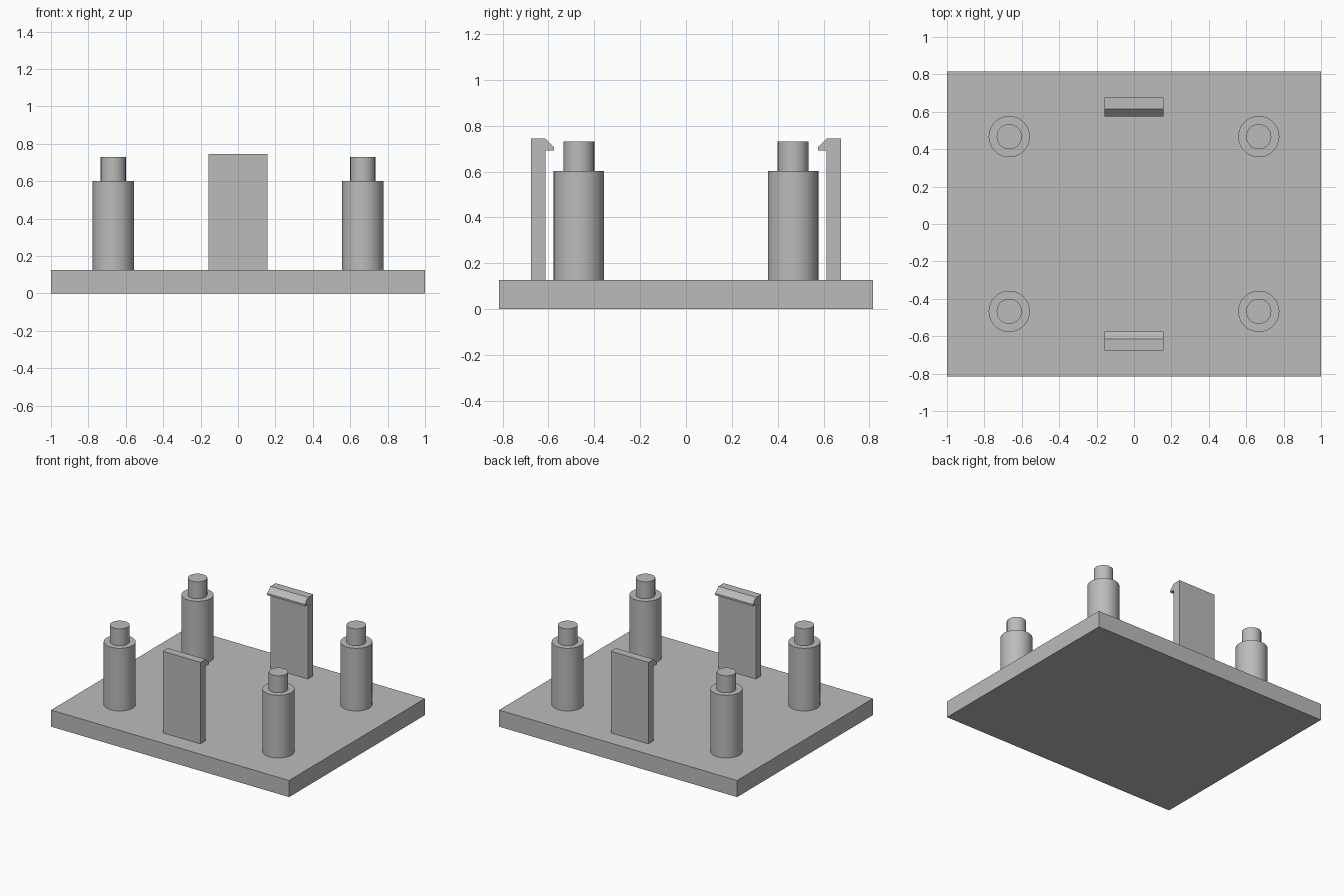
import bpy
import bmesh
import math
from mathutils import Matrix

if "Cube" in bpy.data.objects:
    bpy.data.objects.remove(bpy.data.objects["Cube"], do_unlink=True)

# Single grey plastic
grey = bpy.data.materials.new("grey plastic")
grey.use_nodes = True
colour = (0.5, 0.5, 0.5, 1)
grey.diffuse_color = colour
grey.node_tree.nodes["Principled BSDF"].inputs["Base Color"].default_value = colour

PLATE_TOP = 0.126


def finish(name, bm):
    bmesh.ops.recalc_face_normals(bm, faces=bm.faces)
    mesh = bpy.data.meshes.new(name)
    bm.to_mesh(mesh)
    bm.free()
    mesh.materials.append(grey)
    obj = bpy.data.objects.new(name, mesh)
    bpy.context.collection.objects.link(obj)
    return obj


def smooth(obj):
    bpy.ops.object.select_all(action="DESELECT")
    obj.select_set(True)
    bpy.context.view_layer.objects.active = obj
    bpy.ops.object.shade_smooth_by_angle(angle=math.radians(30))


# Base plate
bm = bmesh.new()
bmesh.ops.create_cube(bm, size=1, matrix=Matrix.Translation((0, 0, PLATE_TOP / 2))
                      @ Matrix.Diagonal((2, 1.63, PLATE_TOP, 1)))
finish("base_plate", bm)


# Stepped standoff: a turned profile spun around its axis
def standoff(name, x, y):
    profile = [(0, PLATE_TOP), (0.11, PLATE_TOP), (0.11, 0.602),
               (0.067, 0.602), (0.067, 0.73), (0, 0.73)]
    bm = bmesh.new()
    verts = [bm.verts.new((x + r, y, z)) for r, z in profile]
    edges = [bm.edges.new(pair) for pair in zip(verts, verts[1:])]
    bmesh.ops.spin(bm, geom=verts + edges, cent=(x, y, 0), axis=(0, 0, 1),
                   angle=math.tau, steps=48)
    bmesh.ops.remove_doubles(bm, verts=bm.verts, dist=0.0001)
    smooth(finish(name, bm))


# Snap clip: a hooked side profile extruded across its width
def snap_clip(name, side):
    profile = [(0.677, PLATE_TOP), (0.677, 0.745), (0.615, 0.745), (0.576, 0.706),
               (0.576, 0.692), (0.613, 0.692), (0.613, PLATE_TOP)]
    bm = bmesh.new()
    face = bm.faces.new([bm.verts.new((-0.158, side * y, z)) for y, z in profile])
    swept = bmesh.ops.extrude_face_region(bm, geom=[face])["geom"]
    bmesh.ops.translate(bm, vec=(0.316, 0, 0),
                        verts=[v for v in swept if isinstance(v, bmesh.types.BMVert)])
    finish(name, bm)


for side, end in ((-1, "front"), (1, "back")):
    snap_clip(end + "_snap_clip", side)
    for x, hand in ((-0.667, "right"), (0.667, "left")):
        standoff(f"{end}_{hand}_standoff", x, side * 0.467)
